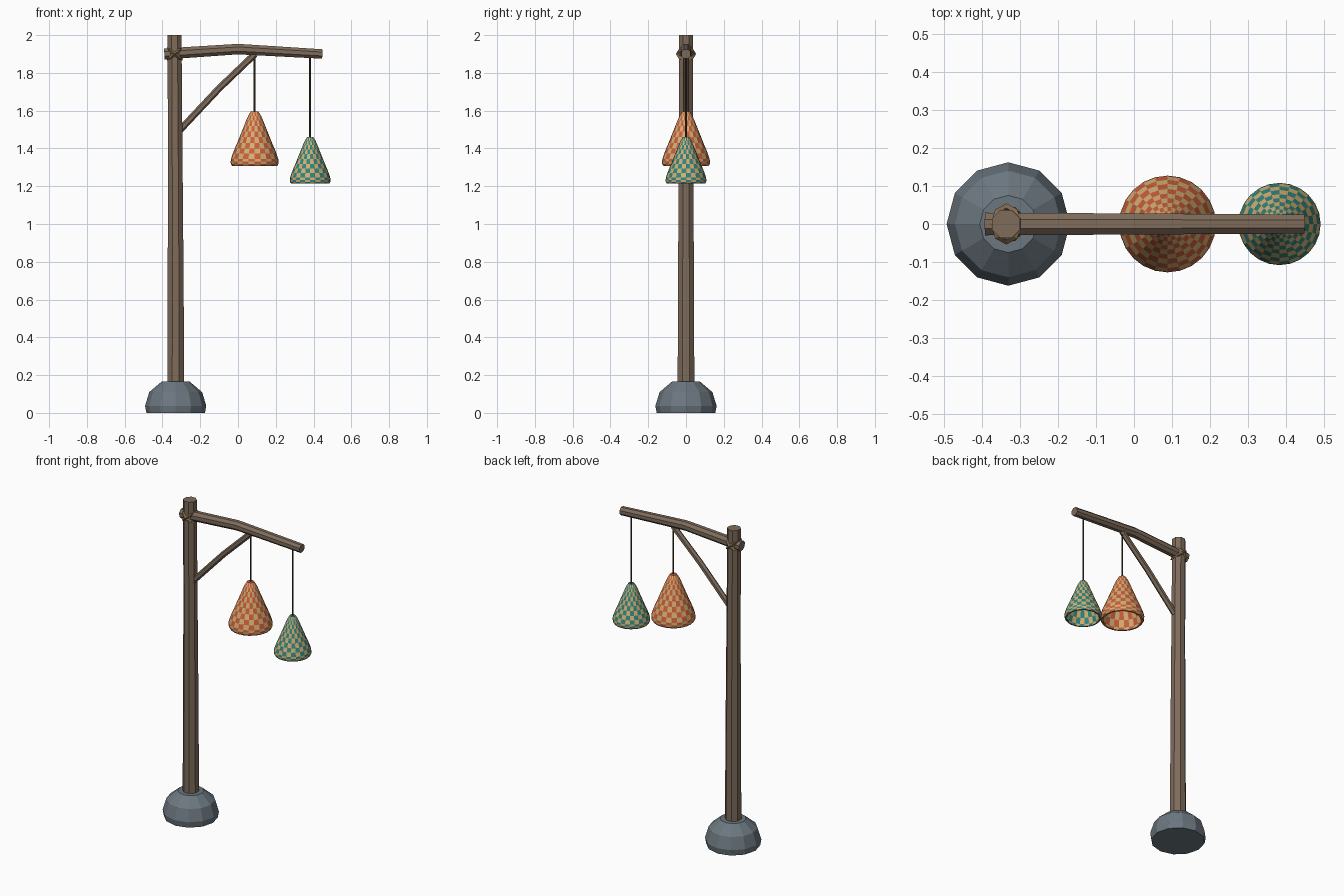
import bpy, bmesh
from math import sin, cos, pi
from mathutils import Vector, Matrix

cube = bpy.data.objects.get("Cube")
if cube:
    bpy.data.objects.remove(cube, do_unlink=True)


def material(name, rgb):
    m = bpy.data.materials.new(name)
    m.use_nodes = True
    m.diffuse_color = (*rgb, 1)
    m.node_tree.nodes["Principled BSDF"].inputs["Base Color"].default_value = (*rgb, 1)
    return m


WOOD = material("weathered wood", (0.21, 0.15, 0.105))
STONE = material("grey stone", (0.15, 0.185, 0.215))
CORD = material("dark cord", (0.06, 0.042, 0.02))
ROPE = material("rope", (0.23, 0.15, 0.08))
STRAW = material("straw", (0.65, 0.43, 0.17))
ORANGE = material("burnt orange", (0.60, 0.11, 0.045))
TEAL = material("teal", (0.03, 0.23, 0.21))


def finish(name, bm, *mats):
    bmesh.ops.recalc_face_normals(bm, faces=bm.faces)
    mesh = bpy.data.meshes.new(name)
    bm.to_mesh(mesh)
    bm.free()
    for m in mats:
        mesh.materials.append(m)
    ob = bpy.data.objects.new(name, mesh)
    bpy.context.collection.objects.link(ob)
    return ob


def skin(bm, rings, closed=False):
    """Bridge rings of vertices; yields (row, column, face)."""
    n = len(rings[0])
    pairs = list(zip(rings, rings[1:] + rings[:1])) if closed else list(zip(rings, rings[1:]))
    for r, (a, b) in enumerate(pairs):
        for c in range(n):
            d = (c + 1) % n
            yield r, c, bm.faces.new((a[c], a[d], b[d], b[c]))


def tube(name, points, mat, sides=8):
    """Capped tube through (x, z, radius) points in the plane y = 0."""
    bm = bmesh.new()
    side, rings = Vector((0, 1, 0)), []
    centres = [Vector((x, 0, z)) for x, z, r in points]
    for i, p in enumerate(centres):
        ahead = centres[min(i + 1, len(points) - 1)] - centres[max(i - 1, 0)]
        up = ahead.normalized().cross(side)
        angles = [2 * pi * (k + 0.5) / sides for k in range(sides)]
        rings.append([bm.verts.new(p + points[i][2] * (side * cos(a) + up * sin(a)))
                      for a in angles])
    list(skin(bm, rings))
    bm.faces.new(rings[0])
    bm.faces.new(rings[-1])
    return finish(name, bm, mat)


def lathe_rings(bm, x, profile, sides):
    return [[bm.verts.new((x + r * cos(2 * pi * k / sides), r * sin(2 * pi * k / sides), z))
             for k in range(sides)] for r, z in profile]


# Stone foot
bm = bmesh.new()
rings = lathe_rings(bm, -0.33, [(0.155, 0), (0.162, 0.037), (0.14, 0.11), (0.075, 0.165)], 12)
list(skin(bm, rings))
bm.faces.new(rings[0])
bm.faces.new(rings[-1])
finish("stone_foot", bm, STONE)

# Timber frame
tube("post", [(-0.33, 0.1, 0.048), (-0.33, 0.65, 0.046), (-0.332, 1.3, 0.042),
              (-0.336, 2.0, 0.04)], WOOD)
tube("beam", [(-0.39, 1.9, 0.032), (0, 1.926, 0.03), (0.447, 1.9, 0.027)], WOOD)
tube("brace", [(-0.305, 1.5, 0.018), (-0.1, 1.718, 0.018), (0.09, 1.9, 0.018)], WOOD, 6)

# Crossed rope lashings at the joint
for label, tilt in (("a", 0.7), ("b", -0.7)):
    bm = bmesh.new()
    turn = Matrix.Translation((-0.335, 0, 1.9)) @ Matrix.Rotation(tilt, 4, "Y")
    rings = []
    for i in range(8):
        a = 2 * pi * i / 8
        rings.append([bm.verts.new(turn @ Vector((
            (0.045 + 0.009 * cos(b)) * cos(a), (0.045 + 0.009 * cos(b)) * sin(a),
            0.009 * sin(b)))) for b in (0, pi / 2, pi, 3 * pi / 2)])
    list(skin(bm, rings, closed=True))
    finish("lashing_" + label, bm, ROPE)

# Outline of a woven shade: (radius, height), rows follow the weave
OUTLINE = [(0.02, 0.288), (0.034, 0.265), (0.045, 0.24), (0.056, 0.212), (0.068, 0.182),
           (0.08, 0.152), (0.092, 0.122), (0.105, 0.092), (0.116, 0.064),
           (0.125, 0.036), (0.127, 0.022), (0.126, 0.01), (0.12, 0)]
SIDES = 24


def shade(name, x, z, size, colour):
    inner = [(r - 0.01, h) for r, h in OUTLINE[-1:0:-2]]
    profile = [(r * size, z + h * size) for r, h in OUTLINE + inner]
    bm = bmesh.new()
    rings = lathe_rings(bm, x, profile, SIDES)
    for row, col, face in skin(bm, rings):
        face.material_index = (row + col) % 2
    bm.faces.new(rings[0])
    bm.faces.new(rings[-1])
    return finish(name, bm, colour, STRAW)


# Hanging shades and their cords
shade("large_shade", 0.088, 1.308, 1.0, ORANGE)
shade("small_shade", 0.382, 1.215, 0.85, TEAL)
tube("large_shade_cord", [(0.088, 1.59, 0.005), (0.088, 1.91, 0.005)], CORD, 6)
tube("small_shade_cord", [(0.382, 1.45, 0.005), (0.382, 1.9, 0.005)], CORD, 6)
